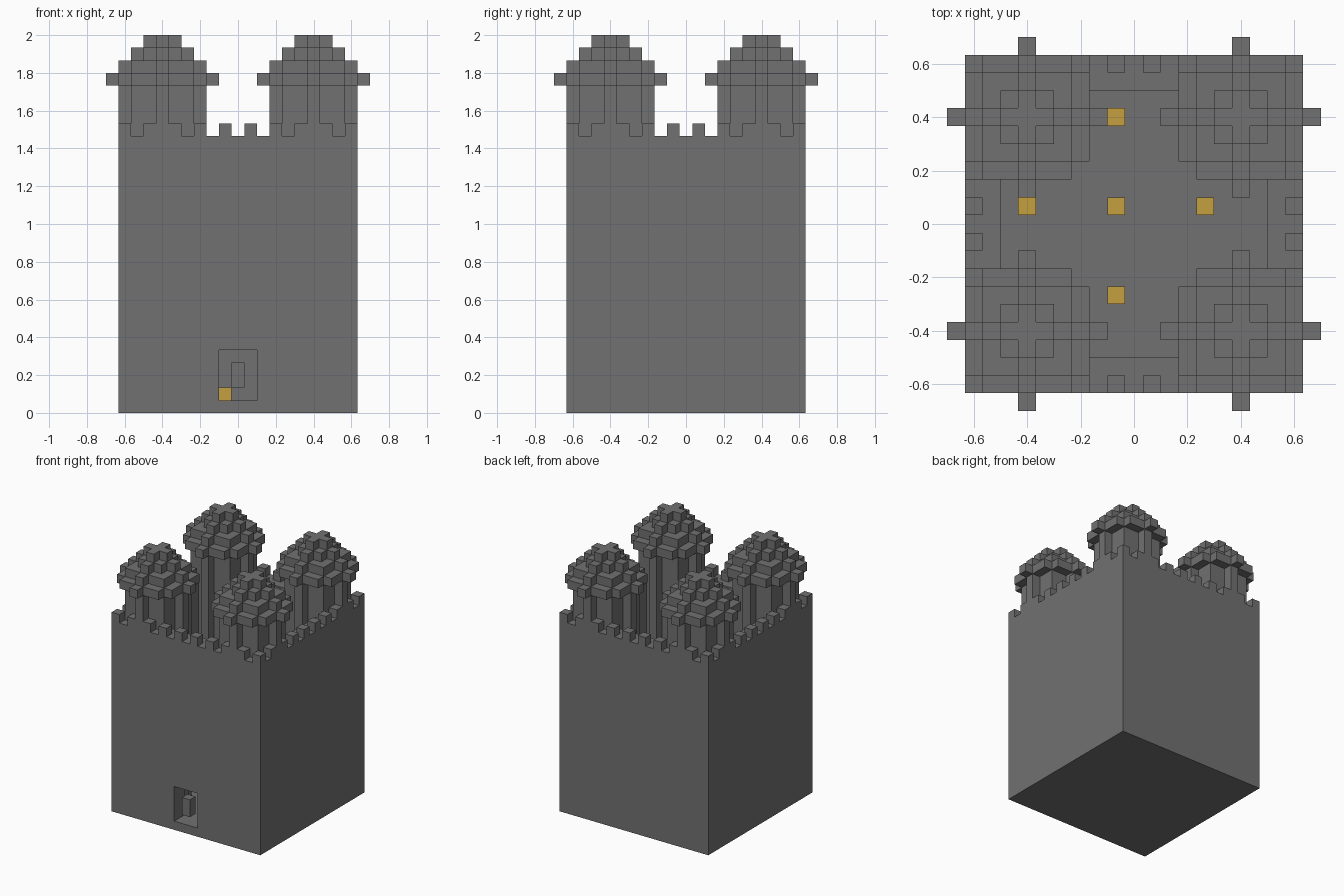
import bpy, bmesh
from mathutils import Matrix

U = 1 / 15          # one block
GRID = 21           # blocks across, including the roof overhang
MID = GRID / 2

if "Cube" in bpy.data.objects:
    bpy.data.objects.remove(bpy.data.objects["Cube"], do_unlink=True)


def material(name, rgb):
    m = bpy.data.materials.new(name)
    m.use_nodes = True
    m.diffuse_color = (*rgb, 1)
    bsdf = next(n for n in m.node_tree.nodes if n.type == "BSDF_PRINCIPLED")
    bsdf.inputs["Base Color"].default_value = (*rgb, 1)
    return m


stone = material("grey stone", (0.165, 0.165, 0.165))
glow = material("lamp yellow", (0.56, 0.35, 0.053))


def finish(name, bm, mat):
    """Turn block units into model units and link the object."""
    bm.transform(Matrix.Scale(U, 4) @ Matrix.Translation((-MID, -MID, 0)))
    bmesh.ops.recalc_face_normals(bm, faces=bm.faces)
    mesh = bpy.data.meshes.new(name)
    bm.to_mesh(mesh)
    bm.free()
    mesh.materials.append(mat)
    obj = bpy.data.objects.new(name, mesh)
    bpy.context.scene.collection.objects.link(obj)
    return obj


def add_box(bm, lo, hi):
    size = [b - a for a, b in zip(lo, hi)]
    centre = [(a + b) / 2 for a, b in zip(lo, hi)]
    bmesh.ops.create_cube(
        bm, size=1, matrix=Matrix.Translation(centre) @ Matrix.Diagonal((*size, 1)))


def box(name, lo, hi, mat=stone):
    bm = bmesh.new()
    add_box(bm, lo, hi)
    return finish(name, bm, mat)


def disc_cells(cx, cy, r):
    span = range(-r, r + 1)
    return [(cx + a, cy + b) for a in span for b in span if a * a + b * b <= r * r]


def add_slab(bm, cells, z0, z1):
    """Extrude a stepped outline made of grid cells."""
    part = bmesh.new()
    for i, j in cells:
        corners = ((i, j), (i + 1, j), (i + 1, j + 1), (i, j + 1))
        part.faces.new([part.verts.new((x, y, z0)) for x, y in corners])
    bmesh.ops.remove_doubles(part, verts=part.verts, dist=0.01)
    top = bmesh.ops.extrude_face_region(part, geom=part.faces[:])["geom"]
    verts = [v for v in top if isinstance(v, bmesh.types.BMVert)]
    bmesh.ops.translate(part, verts=verts, vec=(0, 0, z1 - z0))
    bmesh.ops.recalc_face_normals(part, faces=part.faces)
    bmesh.ops.dissolve_limit(part, angle_limit=0.01, verts=part.verts, edges=part.edges)
    tmp = bpy.data.meshes.new("slab")
    part.to_mesh(tmp)
    part.free()
    bm.from_mesh(tmp)
    bpy.data.meshes.remove(tmp)


# Keep: solid block hollowed by an open courtyard and a doorway
WALL_TOP = 22
keep = box("keep_walls", (1, 1, 0), (20, 20, WALL_TOP))
cutters = [box("courtyard_cutter", (3, 3, 1), (18, 18, WALL_TOP + 2)),
           box("doorway_cutter", (9, 0, 1), (12, 4, 5))]
for cutter in cutters:
    cutter.hide_render = True
    cutter.hide_viewport = True
    mod = keep.modifiers.new(cutter.name, "BOOLEAN")
    mod.operation = "DIFFERENCE"
    mod.solver = "EXACT"
    mod.object = cutter

# Block hanging in the doorway
box("door_block", (10, 1, 2), (11, 2, 4))

# Battlements on every second block of the outer edge
bm = bmesh.new()
odd = range(1, 20, 2)
for i in odd:
    for j in odd:
        if i in (1, 19) or j in (1, 19):
            add_box(bm, (i, j, WALL_TOP), (i + 1, j + 1, WALL_TOP + 1))
finish("battlements", bm, stone)

# Four round towers with stepped conical roofs
EAVES = 26
for side_y, cy in (("front", 4), ("back", 16)):
    for side_x, cx in (("right", 4), ("left", 16)):
        shaft = disc_cells(cx, cy, 3)
        inside = [c for c in shaft if all(3 <= k <= 17 for k in c)]
        bm = bmesh.new()
        add_slab(bm, inside, 1, WALL_TOP)
        add_slab(bm, shaft, WALL_TOP, EAVES)
        finish(f"{side_y}_{side_x}_tower", bm, stone)
        bm = bmesh.new()
        for step in range(4):
            add_slab(bm, disc_cells(cx, cy, 4 - step), EAVES + step, EAVES + step + 1)
        finish(f"{side_y}_{side_x}_roof", bm, stone)

# Lamps on the courtyard floor, in a cross
for n, (a, b) in enumerate(((0, 0), (1, 0), (-1, 0), (0, 1), (0, -1))):
    i, j = 9 + 5 * a, 11 + 5 * b
    box(f"floor_lamp_{n + 1}", (i, j, 1), (i + 1, j + 1, 2), glow)
